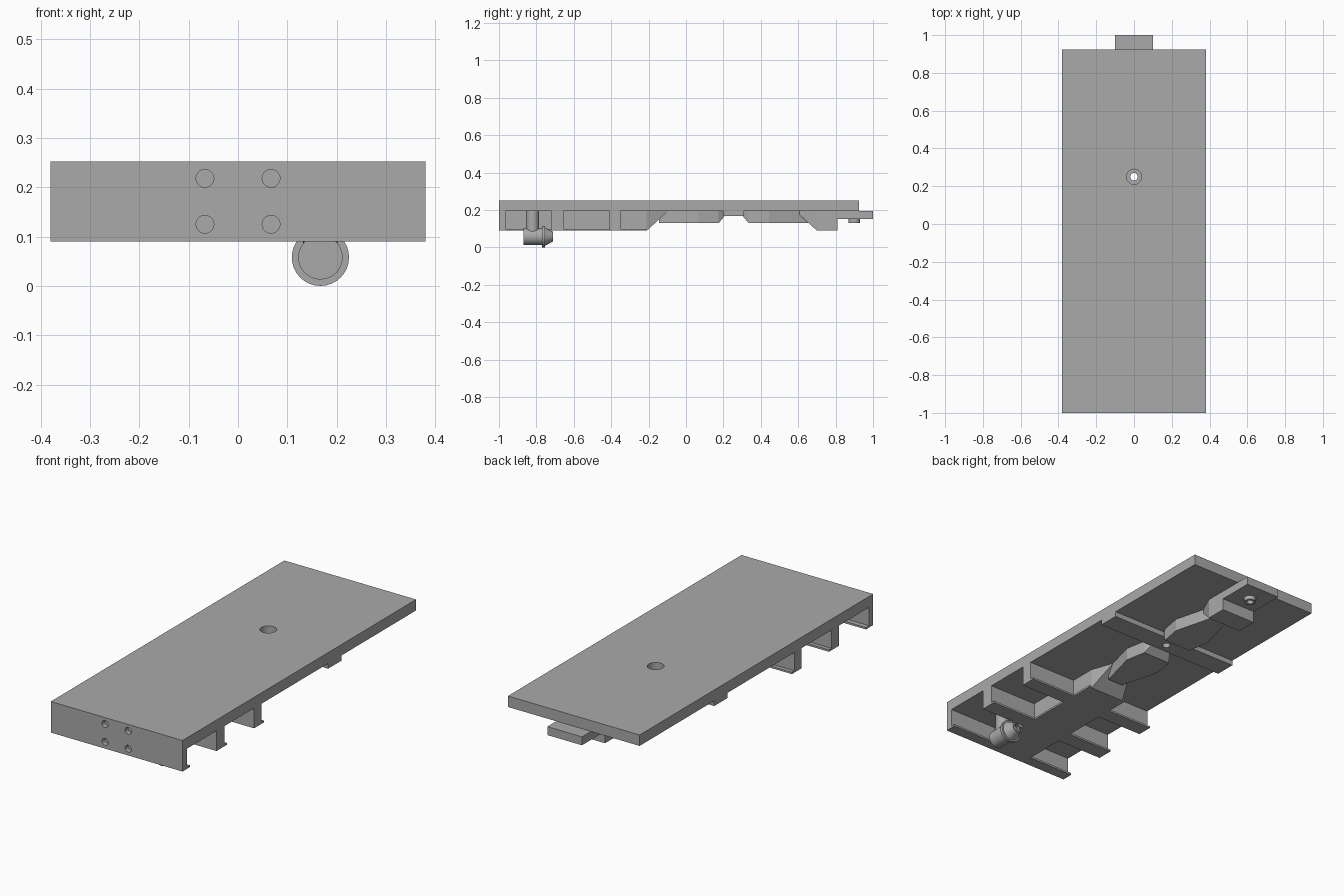
import bpy, bmesh, math
from mathutils import Matrix

if "Cube" in bpy.data.objects:
    bpy.data.objects.remove(bpy.data.objects["Cube"], do_unlink=True)

grey = bpy.data.materials.new("plain grey")
grey.use_nodes = True
grey.diffuse_color = (0.4, 0.4, 0.4, 1)
grey.node_tree.nodes["Principled BSDF"].inputs["Base Color"].default_value = (0.4, 0.4, 0.4, 1)

HALF = 0.38       # half width of the deck
TOP = 0.252       # deck surface
UNDER = 0.195     # deck underside
LOW = 0.09        # underside of the frame


def finish(name, bm, smooth=False):
    bmesh.ops.recalc_face_normals(bm, faces=bm.faces)
    mesh = bpy.data.meshes.new(name)
    bm.to_mesh(mesh)
    bm.free()
    mesh.materials.append(grey)
    obj = bpy.data.objects.new(name, mesh)
    bpy.context.collection.objects.link(obj)
    if smooth:
        bpy.ops.object.select_all(action='DESELECT')
        obj.select_set(True)
        bpy.context.view_layer.objects.active = obj
        bpy.ops.object.shade_smooth_by_angle(angle=math.radians(35))
    return obj


def loft(name, sections, top=UNDER + 0.003):
    """Symmetric beam along y from (y, half width, bottom z) sections."""
    bm = bmesh.new()
    rings = [[bm.verts.new(p) for p in ((-w, y, z), (w, y, z), (w, y, top), (-w, y, top))]
             for y, w, z in sections]
    for a, b in zip(rings, rings[1:]):
        for i in range(4):
            j = (i + 1) % 4
            bm.faces.new((a[i], a[j], b[j], b[i]))
    bm.faces.new(rings[0])
    bm.faces.new(rings[-1])
    return finish(name, bm)


def box(name, half, y0, y1, z0, z1):
    return loft(name, [(y0, half, z0), (y1, half, z0)], z1)


def turned(name, profile, place, closed=False, segments=32):
    """Spin (radius, height) points about z, then place the result."""
    bm = bmesh.new()
    rings = []
    for r, h in profile:
        rings.append([bm.verts.new((r * math.cos(t), r * math.sin(t), h))
                      for t in (math.tau * k / segments for k in range(segments))])
    pairs = list(zip(rings, rings[1:]))
    if closed:
        pairs.append((rings[-1], rings[0]))
    else:
        bm.faces.new(rings[0])
        bm.faces.new(rings[-1])
    for a, b in pairs:
        for i in range(segments):
            j = (i + 1) % segments
            bm.faces.new((a[i], a[j], b[j], b[i]))
    bm.transform(place)
    return finish(name, bm, True)


def cut(obj, cutter):
    mod = obj.modifiers.new("hole", 'BOOLEAN')
    mod.operation = 'DIFFERENCE'
    mod.solver = 'EXACT'
    mod.object = cutter
    bpy.context.view_layer.objects.active = obj
    bpy.ops.object.modifier_apply(modifier=mod.name)
    bpy.data.objects.remove(cutter, do_unlink=True)


along_y = Matrix.Rotation(-math.pi / 2, 4, 'X')

# Deck and front plate
deck = box("deck", HALF, -1, 0.925, UNDER, TOP)
front_plate = box("front_plate", HALF, -1, -0.965, LOW, UNDER)
box("front_plate_lip", HALF, -0.966, -0.94, LOW, LOW + 0.01)

# Cross bolster with the pivot hole
bolster = box("cross_bolster", HALF, 0.2, 0.31, 0.168, UNDER)
pivot = Matrix.Translation((0, 0.25, 0))
for part in (deck, bolster):
    cut(part, turned("pivot_cutter", [(0.02, 0.1), (0.02, 0.21), (0.04, 0.21), (0.04, 0.3)], pivot))

# Blind holes in the front
for x in (-0.067, 0.067):
    for z, part in ((0.218, deck), (0.125, front_plate)):
        spot = Matrix.Translation((x, -1, z)) @ along_y
        cut(part, turned("hole_cutter", [(0.018, -0.02), (0.018, 0.025)], spot))

# Front centre beam, ribs and their lips
loft("front_centre_beam", [(-0.97, 0.1, LOW), (-0.21, 0.1, LOW), (-0.1, 0.06, 0.19)])
box("front_beam_lip", 0.115, -0.965, -0.21, LOW, LOW + 0.01)
for name, y0, y1 in (("first_rib", -0.72, -0.655), ("second_rib", -0.41, -0.35)):
    box(name, HALF, y0, y1, LOW, UNDER + 0.002)
    box(name + "_lip", HALF, y0, y1 + 0.02, LOW, LOW + 0.01)

# Tapered sills on both sides of the bolster
for name, s in (("front_sill", -1), ("rear_sill", 1)):
    loft(name, [(0.255 + s * d, w, z) for d, w, z in (
        (0.05, 0.06, 0.166), (0.08, 0.08, 0.13), (0.19, 0.1, 0.13), (0.4, 0.045, 0.13))])

# Rear beam, tab and ring
loft("rear_centre_beam", [(0.59, 0.05, 0.19), (0.7, 0.1, LOW), (0.81, 0.1, LOW)])
box("rear_tab", 0.1, 0.8, 1.0, 0.152, UNDER + 0.001)
turned("tab_ring", [(0.03, 0.13), (0.03, 0.155), (0.017, 0.155), (0.017, 0.13)],
       Matrix.Translation((0, 0.9, 0)), closed=True)

# Round fitting slung under the front left corner
fitting = Matrix.Translation((0.167, 0, 0.058)) @ along_y
turned("fitting_body", [(0.045, -0.87), (0.045, -0.77), (0.058, -0.77), (0.058, -0.755),
                        (0.05, -0.755), (0.025, -0.71), (0.018, -0.71), (0.03, -0.74)], fitting)
turned("fitting_stud", [(0.035, 0.08), (0.035, UNDER + 0.003)],
       Matrix.Translation((0.167, -0.82, 0)))
